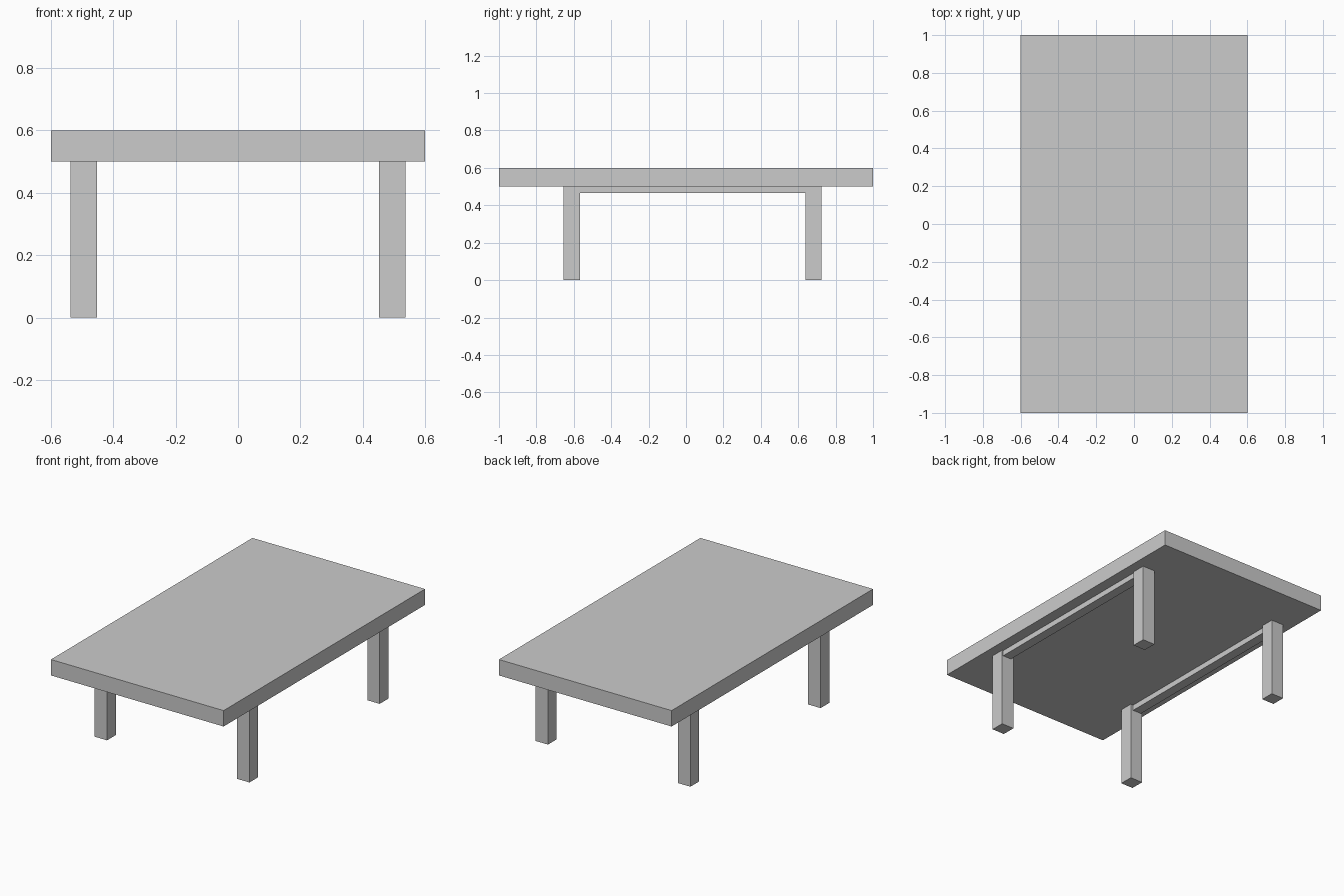
import bpy

if "Cube" in bpy.data.objects:
    bpy.data.objects.remove(bpy.data.objects["Cube"])


def box(name, x, y, z):
    """Axis-aligned box from (min, max) pairs."""
    bpy.ops.mesh.primitive_cube_add(size=1)
    ob = bpy.context.object
    ob.name = name
    ob.location = [(a + b) / 2 for a, b in (x, y, z)]
    ob.scale = [b - a for a, b in (x, y, z)]
    return ob


# thick slab top
box("table_top", (-0.6, 0.6), (-1.0, 1.0), (0.5, 0.6))

FRONT = (-0.655, -0.568)
BACK = (0.638, 0.725)

for side, s in (("left", -1), ("right", 1)):
    # square legs, set slightly towards the back
    leg_x = sorted((s * 0.452, s * 0.538))
    box(f"front_{side}_leg", leg_x, FRONT, (0.0, 0.5))
    box(f"back_{side}_leg", leg_x, BACK, (0.0, 0.5))
    # shallow rail under the top joining the legs
    rail_x = sorted((s * 0.47, s * 0.53))
    box(f"{side}_rail", rail_x, (FRONT[1], BACK[0]), (0.465, 0.5))
